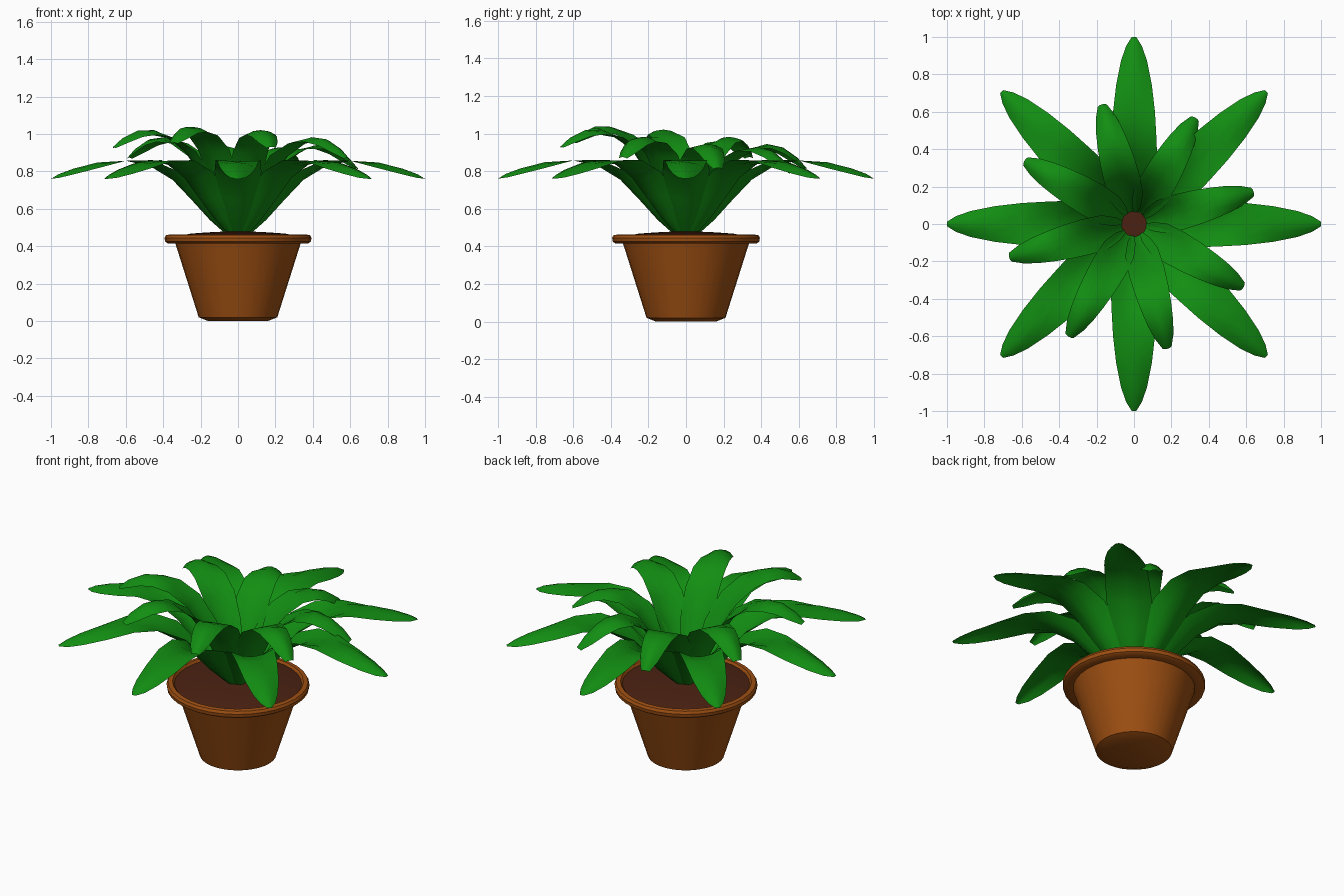
import bpy, bmesh
from math import sin, cos, pi, radians
from mathutils import Vector

cube = bpy.data.objects.get("Cube")
if cube:
    bpy.data.objects.remove(cube, do_unlink=True)


def material(name, colour):
    m = bpy.data.materials.new(name)
    m.use_nodes = True
    m.diffuse_color = (*colour, 1)
    m.node_tree.nodes["Principled BSDF"].inputs["Base Color"].default_value = (*colour, 1)
    return m


LEAF = material("leaf green", (0.006, 0.27, 0.006))
CLAY = material("terracotta", (0.34, 0.078, 0.006))
SOIL = material("soil brown", (0.07, 0.016, 0.006))


def finish(name, bm, mat, angle):
    mesh = bpy.data.meshes.new(name)
    bm.to_mesh(mesh)
    bm.free()
    mesh.materials.append(mat)
    ob = bpy.data.objects.new(name, mesh)
    bpy.context.collection.objects.link(ob)
    bpy.ops.object.select_all(action="DESELECT")
    ob.select_set(True)
    bpy.context.view_layer.objects.active = ob
    bpy.ops.object.shade_smooth_by_angle(angle=radians(angle))
    return ob


def lathe(name, profile, mat, sides=32):
    """Spin a (radius, height) profile around the z axis."""
    bm = bmesh.new()
    verts = [bm.verts.new((r, 0, z)) for r, z in profile]
    edges = [bm.edges.new(pair) for pair in zip(verts, verts[1:])]
    bmesh.ops.spin(bm, geom=verts + edges, cent=(0, 0, 0), axis=(0, 0, 1),
                   angle=2 * pi, steps=sides, use_merge=True)
    bmesh.ops.remove_doubles(bm, verts=bm.verts, dist=0.0005)
    bmesh.ops.recalc_face_normals(bm, faces=bm.faces)
    return finish(name, bm, mat, 35)


def leaf(name, angle, rib, stretch=1.0, lift=0.0):
    """Loft a cupped blade along a rib of (radius, height, half width, cup)."""
    bm = bmesh.new()
    out = Vector((cos(angle), sin(angle), 0))
    side = Vector((-sin(angle), cos(angle), 0))
    up = Vector((0, 0, 1))
    rows = []
    for i, (r, z, width, cup) in enumerate(rib):
        before, after = rib[max(i - 1, 0)], rib[min(i + 1, len(rib) - 1)]
        dr, dz = after[0] - before[0], after[1] - before[1]
        normal = (up * dr - out * dz).normalized()
        centre = out * r * stretch + up * (z + lift * r)
        rows.append([bm.verts.new(centre + side * width * u + normal * cup * u * u)
                     for u in (-1, -0.5, 0, 0.5, 1)])
    for a, b in zip(rows, rows[1:]):
        for j in range(4):
            bm.faces.new((a[j], b[j], b[j + 1], a[j + 1]))
    return finish(name, bm, LEAF, 60)


# Pot with chamfered foot and rolled rim
lathe("pot", [(0, 0), (0.16, 0), (0.21, 0.02), (0.335, 0.415), (0.375, 0.415),
              (0.39, 0.425), (0.393, 0.445), (0.385, 0.46), (0.36, 0.463),
              (0.345, 0.44)], CLAY)

# Gently domed soil
lathe("soil", [(0.35, 0.45), (0.25, 0.468), (0.12, 0.477), (0, 0.48)], SOIL)

# Long arching leaves
OUTER = [(0.06, 0.46, 0.03, 0.015), (0.15, 0.54, 0.075, 0.04), (0.25, 0.65, 0.11, 0.05),
         (0.35, 0.755, 0.125, 0.055), (0.47, 0.828, 0.12, 0.035), (0.6, 0.857, 0.112, 0),
         (0.75, 0.848, 0.095, -0.03), (0.88, 0.815, 0.07, -0.03),
         (0.96, 0.785, 0.042, -0.02), (1.0, 0.76, 0.012, 0)]
for k in range(8):
    leaf(f"outer_leaf_{k + 1}", k * pi / 4, OUTER)

# Shorter upright leaves, the whole cluster leaning slightly
INNER = [(0.06, 0.46, 0.03, 0.01), (0.11, 0.58, 0.06, 0.03), (0.18, 0.73, 0.09, 0.035),
         (0.27, 0.87, 0.097, 0.025), (0.36, 0.95, 0.092, 0), (0.45, 0.983, 0.082, -0.025),
         (0.54, 0.972, 0.07, -0.035), (0.62, 0.925, 0.052, -0.03),
         (0.67, 0.875, 0.025, -0.01)]
for k in range(8):
    angle = radians(15) + k * pi / 4
    lean = cos(angle - radians(240))
    leaf(f"inner_leaf_{k + 1}", angle, INNER, 1.01 + 0.03 * lean, 0.12 * lean)
